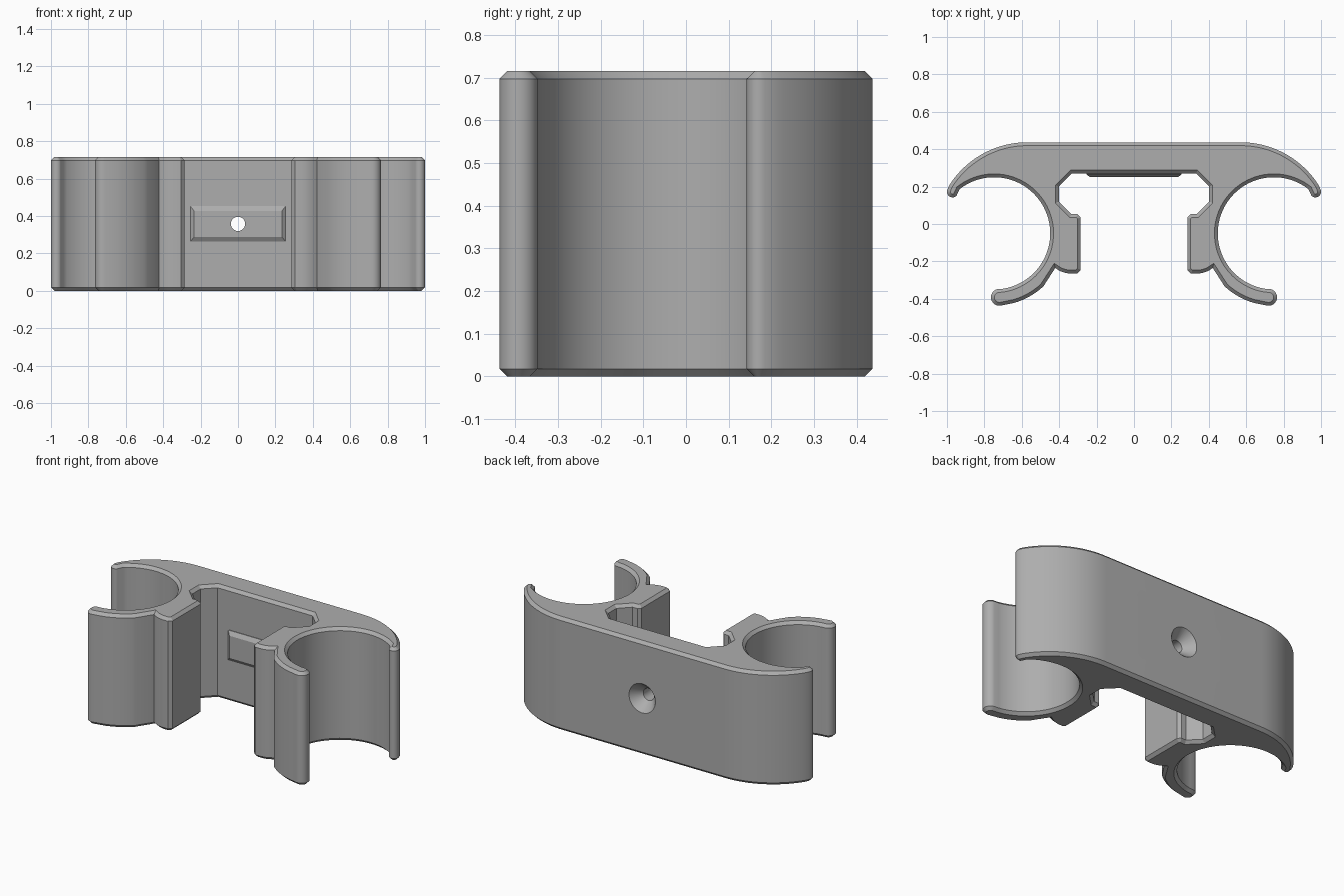
import bpy, bmesh
from math import sin, cos, radians, pi
from mathutils import Vector

cube = bpy.data.objects.get("Cube")
if cube:
    bpy.data.objects.remove(cube, do_unlink=True)

HEIGHT, CHAMFER = 0.715, 0.018
MID = HEIGHT / 2

grey = bpy.data.materials.new("plain grey plastic")
grey.use_nodes = True
grey.diffuse_color = (0.42, 0.42, 0.42, 1)
grey.node_tree.nodes["Principled BSDF"].inputs["Base Color"].default_value = grey.diffuse_color


def arc(cx, cy, r, start, end, steps):
    """Points on an arc, angles in degrees."""
    angles = [radians(start + (end - start) * i / steps) for i in range(steps + 1)]
    return [(cx + r * cos(a), cy + r * sin(a)) for a in angles]


def loft(name, rings):
    """Solid through a stack of equal rings with flat end caps."""
    bm = bmesh.new()
    loops = [[bm.verts.new(p) for p in ring] for ring in rings]
    n = len(loops[0])
    for a, b in zip(loops, loops[1:]):
        for i in range(n):
            j = (i + 1) % n
            bm.faces.new((a[i], a[j], b[j], b[i]))
    bm.faces.new(loops[0])
    bm.faces.new(loops[-1])
    bmesh.ops.recalc_face_normals(bm, faces=bm.faces)
    mesh = bpy.data.meshes.new(name)
    bm.to_mesh(mesh)
    bm.free()
    mesh.materials.append(grey)
    obj = bpy.data.objects.new(name, mesh)
    bpy.context.collection.objects.link(obj)
    return obj


def inset(points, d):
    """Mitred inward offset of a clockwise outline."""
    pts = [Vector(p) for p in points]
    result = []
    for i, p in enumerate(pts):
        u = (p - pts[i - 1]).normalized()
        v = (pts[(i + 1) % len(pts)] - p).normalized()
        nu, nv = Vector((u.y, -u.x)), Vector((v.y, -v.x))
        result.append(p + (nu + nv) * d / (1 + nu.dot(nv)))
    return result


# Right half of the outline, clockwise from the back wall
half = arc(0.57, -0.057, 0.494, 90, 32, 20)         # rounded back shoulder
half += arc(0.97, 0.172, 0.03, 25, -135, 12)        # upper hook tip
half += arc(0.748, -0.05, 0.30, 52, 261, 48)        # tube seat
half += arc(0.72, -0.392, 0.045, 78, -100, 12)      # lower hook tip
half += arc(0.748, -0.05, 0.387, 254, 227, 8)       # lower hook outside
half += arc(0.335, -0.125, 0.14, -52, -88, 5)[:]    # blend into the jaw
half += [(0.305, -0.265), (0.285, -0.245), (0.285, 0.035), (0.302, 0.053),
         (0.335, 0.053), (0.402, 0.12), (0.402, 0.2), (0.332, 0.27)]
outline = half + [(-x, y) for x, y in reversed(half)]
small = inset(outline, CHAMFER)

# Body with chamfered top and bottom rims
body = loft("clip_body", [[(x, y, z) for x, y in ring] for ring, z in (
    (small, 0), (outline, CHAMFER), (outline, HEIGHT - CHAMFER), (small, HEIGHT))])


# Raised pad with sloping sides on the inner wall
def rectangle(w, h, y):
    return [(sx * w, y, MID + sz * h) for sx, sz in ((-1, -1), (1, -1), (1, 1), (-1, 1))]


pad = loft("screw_pad", [rectangle(0.255, 0.095, 0.28), rectangle(0.255, 0.095, 0.266),
                         rectangle(0.235, 0.07, 0.25)])

# Countersunk screw hole through pad and body
cutter = loft("screw_hole_cutter", [
    [(r * cos(2 * pi * i / 40), y, MID + r * sin(2 * pi * i / 40)) for i in range(40)]
    for y, r in ((0.15, 0.038), (0.372, 0.038), (0.437, 0.092), (0.46, 0.111))])
cutter.hide_render = True

for obj in (body, pad):
    mod = obj.modifiers.new("screw hole", 'BOOLEAN')
    mod.operation = 'DIFFERENCE'
    mod.solver = 'EXACT'
    mod.object = cutter
    bpy.ops.object.select_all(action='DESELECT')
    obj.select_set(True)
    bpy.context.view_layer.objects.active = obj
    bpy.ops.object.modifier_apply(modifier=mod.name)
    bpy.ops.object.shade_smooth_by_angle(angle=radians(30))

bpy.data.objects.remove(cutter, do_unlink=True)
